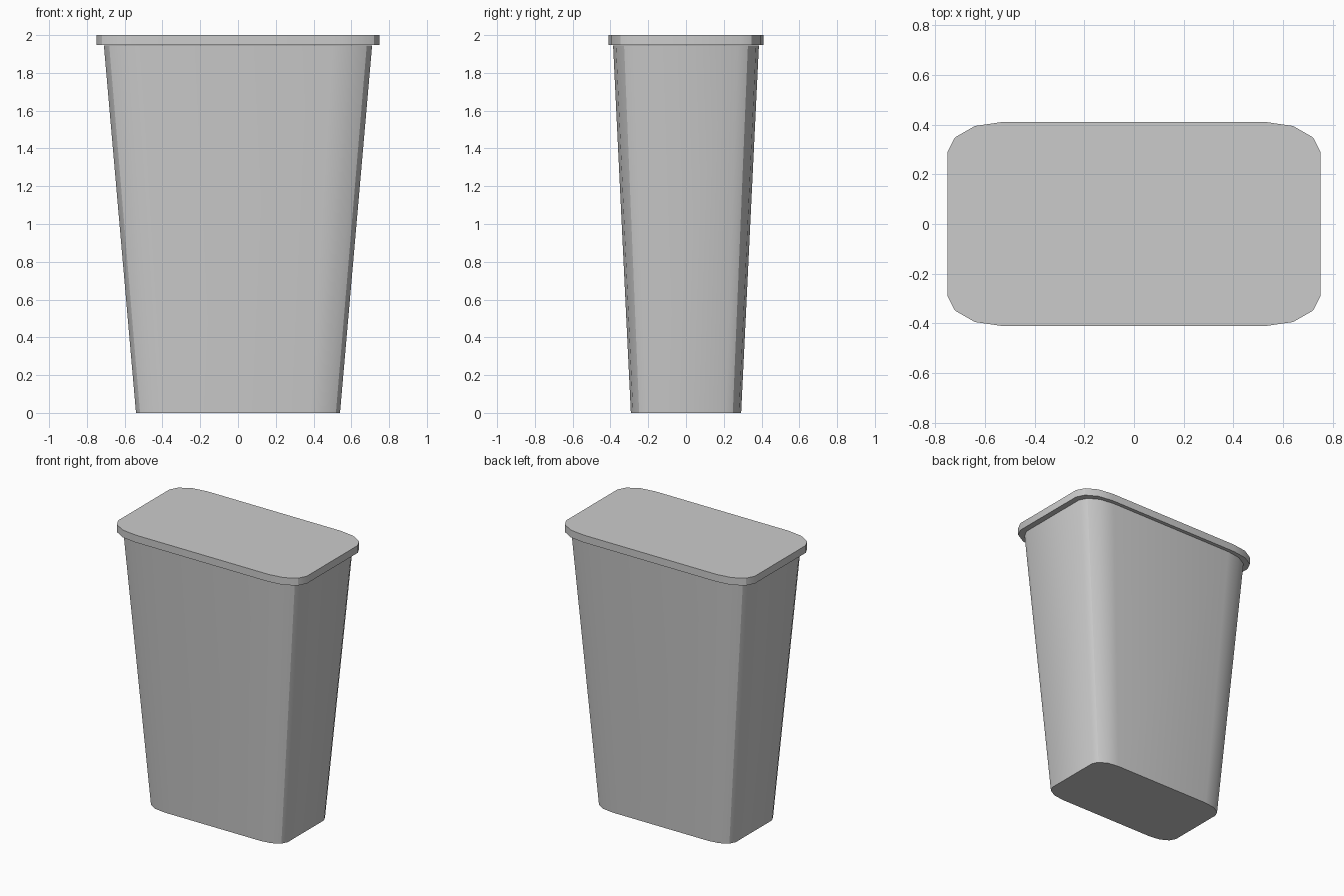
import bpy, bmesh
from math import radians

if "Cube" in bpy.data.objects:
    bpy.data.objects.remove(bpy.data.objects["Cube"])

# One rounded corner of the outline, as seen from above (lid size)
CORNER = [(0.75, 0.29), (0.72, 0.348), (0.64, 0.394), (0.53, 0.41)]


def outline(half_x, half_y):
    """Rounded rectangle, counter-clockwise, scaled to the given half sizes."""
    pts = CORNER + [(-x, y) for x, y in reversed(CORNER)]
    pts += [(-x, -y) for x, y in pts]
    return [(x * half_x / 0.75, y * half_y / 0.41) for x, y in pts]


def loft(name, sections, cap_top):
    """Skin rounded rectangles given as (half_x, half_y, z), bottom to top."""
    bm = bmesh.new()
    rings = [[bm.verts.new((x, y, z)) for x, y in outline(hx, hy)]
             for hx, hy, z in sections]
    n = len(rings[0])
    for low, high in zip(rings, rings[1:]):
        for i in range(n):
            j = (i + 1) % n
            bm.faces.new((low[i], low[j], high[j], high[i]))
    bm.faces.new(rings[0][::-1])
    if cap_top:
        bm.faces.new(rings[-1])
    mesh = bpy.data.meshes.new(name)
    bm.to_mesh(mesh)
    bm.free()
    obj = bpy.data.objects.new(name, mesh)
    bpy.context.collection.objects.link(obj)
    bpy.ops.object.select_all(action='DESELECT')
    obj.select_set(True)
    bpy.context.view_layer.objects.active = obj
    bpy.ops.object.shade_smooth_by_angle(angle=radians(30))
    return obj


# Tapered bin body, closed below and covered by the lid
loft("bin_body", [(0.54, 0.292, 0.0), (0.71, 0.386, 1.945)], cap_top=False)

# Flat overhanging lid
loft("bin_lid", [(0.75, 0.41, 1.947), (0.75, 0.41, 2.0)], cap_top=True)
